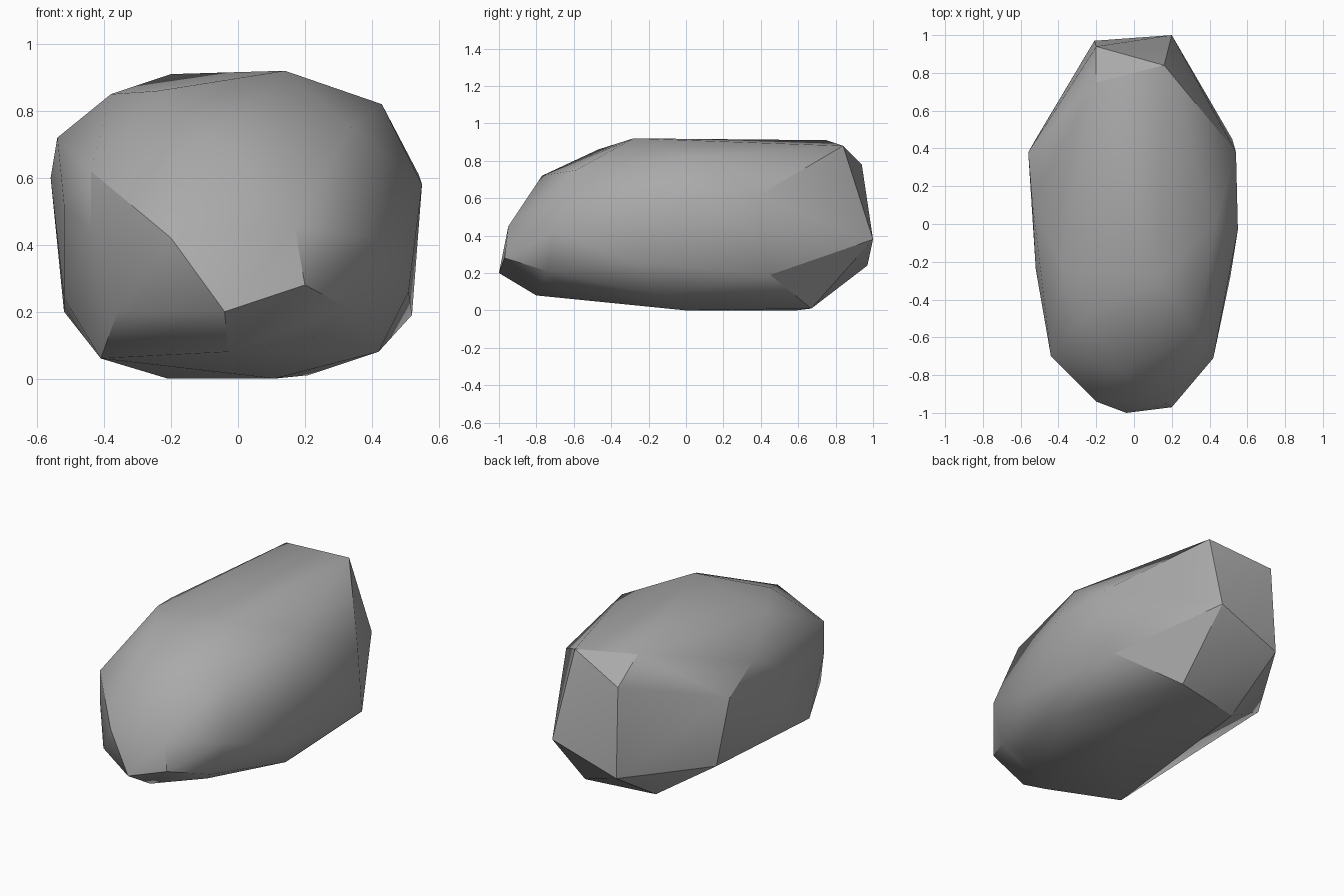
import bpy
import bmesh
from math import radians

# Remove the default cube only
default_cube = bpy.data.objects.get("Cube")
if default_cube:
    bpy.data.objects.remove(default_cube, do_unlink=True)


def make_material(name, colour):
    """Plain matte material with one flat colour."""
    material = bpy.data.materials.new(name)
    material.use_nodes = True
    material.diffuse_color = colour
    shader = material.node_tree.nodes["Principled BSDF"]
    shader.inputs["Base Color"].default_value = colour
    shader.inputs["Roughness"].default_value = 0.9
    return material


def make_hull(name, corner_groups, material):
    """Wrap a convex faceted skin around the groups of corners."""
    bm = bmesh.new()
    for group in corner_groups:
        for corner in group:
            bm.verts.new(corner)
    result = bmesh.ops.convex_hull(bm, input=bm.verts[:])
    loose = set(result["geom_interior"]) | set(result["geom_unused"])
    loose_verts = [v for v in loose if isinstance(v, bmesh.types.BMVert) and v.is_valid]
    bmesh.ops.delete(bm, geom=loose_verts, context="VERTS")
    bmesh.ops.recalc_face_normals(bm, faces=bm.faces[:])
    mesh = bpy.data.meshes.new(name)
    bm.to_mesh(mesh)
    bm.free()
    mesh.materials.append(material)
    obj = bpy.data.objects.new(name, mesh)
    bpy.context.collection.objects.link(obj)
    return obj


# Rounded front end
nose = [
    (-.04, -1, .2), (.2, -.97, .28), (.17, -.95, .45), (-.2, -.94, .42),
    (-.08, -.77, .72), (-.36, -.78, .2), (.33, -.74, .21),
    (-.44, -.7, .62), (-.44, -.7, .44), (.42, -.71, .42),
]
# Broad upper side
crown = [
    (.34, -.59, .75), (.14, -.28, .92), (-.24, -.47, .86), (-.38, -.23, .85),
    (.43, 0, .82), (-.54, .13, .72), (-.2, .75, .91), (.16, .84, .88),
]
# Widest parts of both flanks
flanks = [
    (.55, -.03, .58), (.54, .38, .61), (.52, .45, .19), (.51, -.28, .26),
    (-.56, .38, .6), (-.52, -.24, .52), (-.52, -.22, .24), (-.52, .45, .2),
]
# Blunt back end
tail = [(-.2, .94, .78), (.2, 1, .38), (-.21, .97, .24)]
# Flattened underside
base = [
    (-.03, -.8, .08), (.25, -.65, .13), (-.41, -.6, .06), (.42, -.14, .08),
    (.11, 0, 0), (.21, .67, .01), (-.21, .59, 0),
]

stone_grey = make_material("stone grey", (.4, .4, .4, 1))
boulder = make_hull("boulder", [nose, crown, flanks, tail, base], stone_grey)

# Soften shallow creases, keep the strong ones crisp
bpy.ops.object.select_all(action="DESELECT")
boulder.select_set(True)
bpy.context.view_layer.objects.active = boulder
bpy.ops.object.shade_smooth_by_angle(angle=radians(30))
